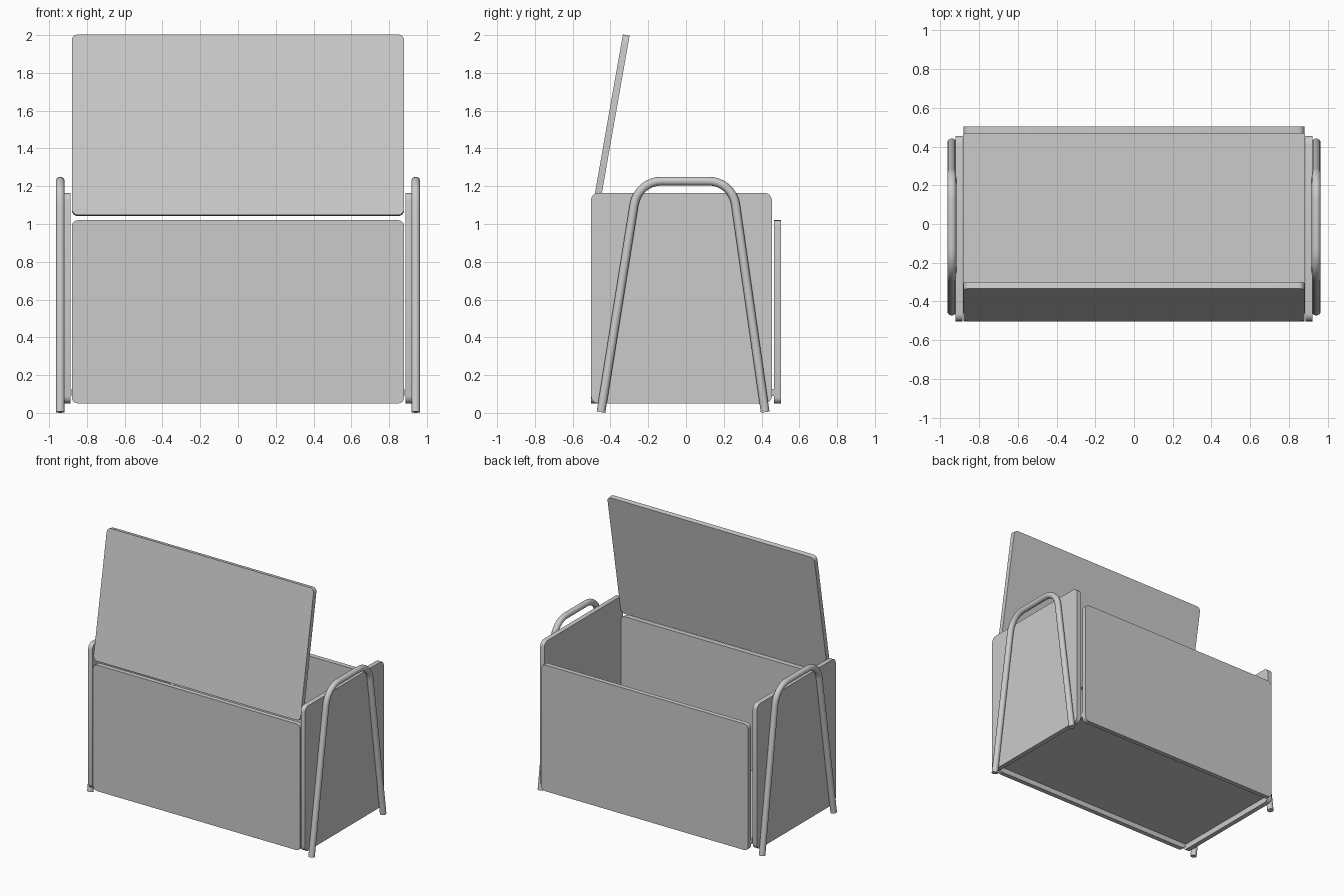
import bpy, bmesh, math
from mathutils import Matrix, Vector

if "Cube" in bpy.data.objects:
    bpy.data.objects.remove(bpy.data.objects["Cube"])

T = 0.036  # board thickness


def finish(obj):
    bpy.ops.object.select_all(action='DESELECT')
    obj.select_set(True)
    bpy.context.view_layer.objects.active = obj
    bpy.ops.object.shade_smooth_by_angle(angle=math.radians(35))


def add_mesh(name, bm):
    bmesh.ops.recalc_face_normals(bm, faces=bm.faces)
    me = bpy.data.meshes.new(name)
    bm.to_mesh(me)
    bm.free()
    obj = bpy.data.objects.new(name, me)
    bpy.context.collection.objects.link(obj)
    finish(obj)
    return obj


def board(name, w, h, matrix, r=0.032):
    """Rounded board: local x = width (centred), y = height from 0, z = thickness from 0."""
    bm = bmesh.new()
    verts = []
    for cx, cy, a0 in ((w/2-r, h-r, 0), (-w/2+r, h-r, 90), (-w/2+r, r, 180), (w/2-r, r, 270)):
        for i in range(5):
            a = math.radians(a0 + 22.5 * i)
            verts.append(bm.verts.new((cx + r*math.cos(a), cy + r*math.sin(a), 0)))
    face = bm.faces.new(verts)
    ext = bmesh.ops.extrude_face_region(bm, geom=[face])
    bmesh.ops.translate(bm, vec=(0, 0, T),
                        verts=[v for v in ext['geom'] if isinstance(v, bmesh.types.BMVert)])
    bm.transform(matrix)
    return add_mesh(name, bm)


def upright(x, y, z, tilt=0):
    # stands the board up facing front, thickness towards -y
    return (Matrix.Translation((x, y, z)) @ Matrix.Rotation(math.radians(90 - tilt), 4, 'X'))


# front and back walls
board("front_panel", 1.76, 0.97, upright(0, -0.503 + T, 0.05))
board("back_panel", 1.76, 0.97, upright(0, 0.503, 0.05))

# open lid, leaning inwards by ten degrees
board("lid", 1.76, 0.97, upright(0, -0.503 + T, 1.042, 10))

# floor board, raised above the lower rim
board("floor", 1.764, 0.935, Matrix.Translation((0, -0.467, 0.09)), r=0.005)


def rounded_path(points, t, n=8):
    """Polyline with each inner corner replaced by a circular arc of tangent length t."""
    out = [points[0]]
    for a, b, c in zip(points, points[1:], points[2:]):
        u, v = (a - b).normalized(), (c - b).normalized()
        half = u.angle(v) / 2
        r = t * math.tan(half)
        centre = b + (u + v).normalized() * (r / math.sin(half))
        p, q = b + u*t - centre, b + v*t - centre
        for i in range(n + 1):
            out.append(centre + p.slerp(q, i / n) * r if 0 < i < n
                       else centre + (p if i == 0 else q))
            if 0 < i < n:
                out[-1] = centre + p.normalized().slerp(q.normalized(), i / n) * r
    return out + [points[-1]]


def tube(name, path, x_axis, r, sides=16):
    bm = bmesh.new()
    rings = []
    for i, p in enumerate(path):
        d = (path[min(i+1, len(path)-1)] - path[max(i-1, 0)]).normalized()
        side = x_axis.cross(d)
        rings.append([bm.verts.new(p + r * (math.cos(a)*x_axis + math.sin(a)*side))
                      for a in (2*math.pi*k/sides for k in range(sides))])
    for a, b in zip(rings, rings[1:]):
        for k in range(sides):
            bm.faces.new((a[k], a[(k+1) % sides], b[(k+1) % sides], b[k]))
    bm.faces.new(rings[0])
    bm.faces.new(rings[-1])
    return add_mesh(name, bm)


# side walls and bent tube legs, one set per side
for label, s in (("left", -1), ("right", 1)):
    inner = 0.886 if s > 0 else -0.886 - T
    frame = Matrix(((0, 0, 1, inner), (1, 0, 0, -0.024), (0, 1, 0, 0.05), (0, 0, 0, 1)))
    board(label + "_side_panel", 0.958, 1.115, frame, r=0.04)
    x = s * 0.941
    pts = [Vector((x, -0.45, 0.004)), Vector((x, -0.255, 1.227)),
           Vector((x, 0.245, 1.227)), Vector((x, 0.419, 0.004))]
    tube(label + "_tube_legs", rounded_path(pts, 0.125), Vector((1, 0, 0)), 0.023)
